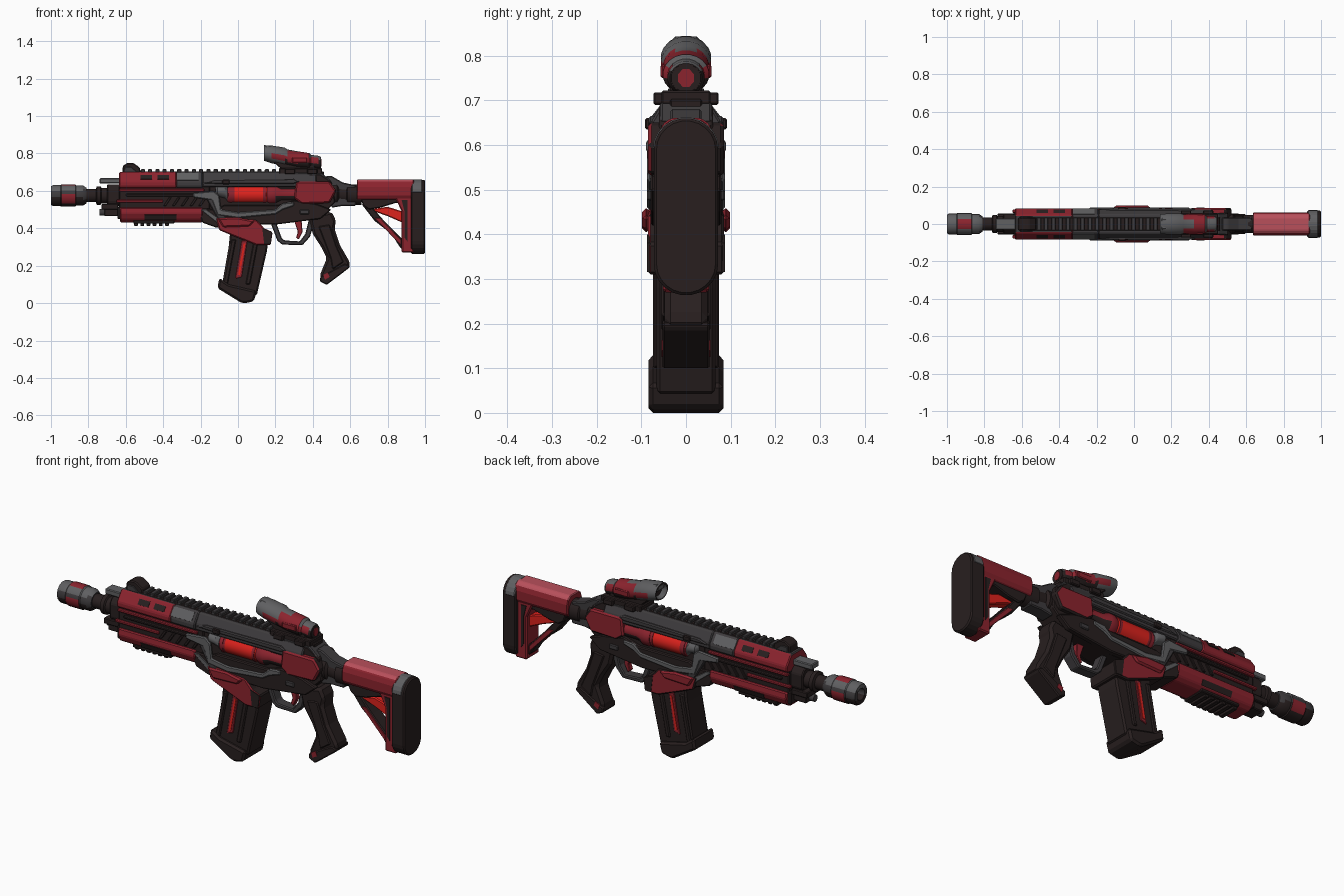
import bpy, bmesh, math

def material(name, rgb):
    m = bpy.data.materials.new(name)
    m.diffuse_color = (*rgb, 1)
    return m

RED = material("deep red", (0.26, 0.017, 0.027))
GLOW = material("bright red", (0.72, 0.016, 0.012))
PALE = material("pale red", (0.48, 0.08, 0.105))
BLACK = material("warm black", (0.021, 0.0138, 0.0138))
DARK = material("dark grey", (0.048, 0.044, 0.047))
GREY = material("mid grey", (0.115, 0.115, 0.12))


def finish(name, bm, mat, bevel=0.0, smooth=False, rule=None):
    bmesh.ops.recalc_face_normals(bm, faces=bm.faces)
    bm.normal_update()
    me = bpy.data.meshes.new(name)
    mats = [mat] + [m for m in (RED, GLOW, PALE, BLACK, DARK, GREY) if rule and m != mat]
    for m in mats:
        me.materials.append(m)
    if rule:
        for f in bm.faces:
            f.material_index = mats.index(rule(f.calc_center_median(), f.normal) or mat)
    bm.to_mesh(me)
    bm.free()
    ob = bpy.data.objects.new(name, me)
    bpy.context.collection.objects.link(ob)
    if bevel:
        b = ob.modifiers.new("edge", 'BEVEL')
        b.width, b.segments, b.limit_method = bevel, 1, 'ANGLE'
    if smooth:
        bpy.ops.object.select_all(action='DESELECT')
        ob.select_set(True)
        bpy.context.view_layer.objects.active = ob
        bpy.ops.object.shade_smooth_by_angle(angle=math.radians(35))
    return ob


def add_prism(bm, pts, put, a, b):
    lo = [bm.verts.new(put(p, a)) for p in pts]
    hi = [bm.verts.new(put(p, b)) for p in pts]
    bm.faces.new(lo)
    bm.faces.new(hi)
    for i in range(len(pts)):
        j = (i + 1) % len(pts)
        bm.faces.new((lo[i], lo[j], hi[j], hi[i]))


def side(name, pts, y0, y1, mat, bevel=0.005, rule=None):
    """x-z outline as a solid: mirrored plates when y0 > 0, else full width +-y1."""
    bm = bmesh.new()
    for a, b in ([(y0, y1), (-y1, -y0)] if y0 > 0 else [(-y1, y1)]):
        add_prism(bm, pts, lambda p, t: (p[0], t, p[1]), a, b)
    return finish(name, bm, mat, bevel, rule=rule)


def section(name, pts, spans, mat, bevel=0.005, mirror=True, rule=None):
    """y-z cross-section pulled along x for each span; half outlines close on y = 0."""
    bm = bmesh.new()
    for a, b in spans:
        if mirror:  # symmetric solid from its right half
            add_prism(bm, pts + [(-y, z) for y, z in reversed(pts)], lambda p, t: (t, p[0], p[1]), a, b)
        else:       # two separate plates
            for s in (1, -1):
                add_prism(bm, pts, lambda p, t: (t, s * p[0], p[1]), a, b)
    return finish(name, bm, mat, bevel, rule=rule)


def box(name, x0, x1, z0, z1, y, mat, bevel=0.004, y0=0):
    return side(name, [(x0, z0), (x1, z0), (x1, z1), (x0, z1)], y0, y, mat, bevel)


def loft(name, rings, mat, n=20, rule=None):
    """Rings (x, z centre, y radius, z radius) joined along x."""
    bm = bmesh.new()
    loops = [[bm.verts.new((x, ry * math.sin(math.tau * (i + .5) / n), z + rz * math.cos(math.tau * (i + .5) / n)))
              for i in range(n)] for x, z, ry, rz in rings]
    for p, q in zip(loops, loops[1:]):
        for i in range(n):
            bm.faces.new((p[i], p[(i + 1) % n], q[(i + 1) % n], q[i]))
    bm.faces.new(loops[0])
    bm.faces.new(loops[-1])
    return finish(name, bm, mat, smooth=True, rule=rule)


# Muzzle and barrel
def muzzle_paint(c, n):
    if -0.945 < c.x < -0.87 and (-0.035 < c.z - .575 < 0.005 or c.z > .63):
        return RED
    return GREY if c.z > 0.605 else DARK if c.z > .56 else BLACK

B = 0.575
loft("muzzle_brake", [(x, B, r, r) for x, r in ((-0.955, .028), (-1.0, .03), (-1.0, .05), (-0.99, .056),
     (-0.95, .056), (-0.945, .06), (-0.91, .06), (-0.87, .06), (-0.865, .055), (-0.83, .055), (-0.81, .042))], DARK, rule=muzzle_paint)
loft("barrel", [(x, B, r, r) for x, r in ((-0.82, .036), (-0.76, .036), (-0.755, .05), (-0.735, .05), (-0.73, .042), (-0.6, .042))], BLACK)
section("gas_block", [(.03, .635), (.05, .61), (.05, .54), (.035, .52)], [(-0.70, -0.62)], BLACK)
box("upper_gas_nub", -0.74, -0.62, 0.64, 0.668, 0.03, GREY)
box("lower_gas_nub", -0.715, -0.64, 0.465, 0.51, 0.04, BLACK)
box("lower_gas_pin", -0.73, -0.64, 0.50, 0.53, 0.055, BLACK)
loft("gas_tube", [(-0.74, .485, .018, .018), (-0.62, .485, .018, .018)], DARK, 12)

# Handguard
section("handguard_core", [(.068, .63), (.068, .50)], [(-0.635, -0.15)], BLACK)
upper = [(.048, .70), (.084, .65), (.084, .625), (.07, .615)]
section("upper_guard_front", upper, [(-0.635, -0.33)], RED, rule=lambda c, n: DARK if n.z > .9 else None)
section("upper_guard_rear", upper, [(-0.33, -0.19)], DARK)
section("upper_guard_cap", [(.050, .694), (.079, .655), (.081, .657), (.053, .696)], [(-0.33, -0.21)], GREY, 0, False)
section("upper_guard_slots", [(.057, .684), (.075, .661), (.078, .663), (.060, .686)], [(-0.52, -0.46), (-0.43, -0.37)], BLACK, 0, False)
box("side_rod", -0.635, -0.18, 0.596, 0.612, 0.08, RED, y0=.06)
box("side_rail_front", -0.65, -0.40, 0.537, 0.553, 0.078, RED, y0=.06)
box("side_rail_dark", -0.60, -0.14, 0.57, 0.585, 0.08, BLACK, y0=.06)
for i in range(5):  # lattice on the guard side
    x = -0.40 + i * 0.047
    side(f"lattice_{i}", [(x, .52), (x + .015, .52), (x + .045, .565), (x + .03, .565)], .06, .076, BLACK, .002)
section("lower_guard", [(.078, .512), (.084, .48), (.07, .448), (.045, .432)], [(-0.63, -0.19)], RED)
box("lower_guard_lip", -0.645, -0.60, 0.45, 0.515, 0.066, BLACK)
side("lower_guard_tail", [(-0.22, .51), (-0.12, .50), (-0.06, .43), (-0.06, .40), (-0.12, .405), (-0.19, .43)], 0, .076, BLACK)
side("lower_guard_tail_edge", [(-0.20, .50), (-0.17, .50), (-0.07, .43), (-0.08, .405)], .07, .081, GREY, .002)
section("lower_guard_inlay", [(.071, .447), (.082, .473), (.084, .472), (.073, .445)], [(-0.50, -0.33)], BLACK, 0, False)
box("bottom_rail", -0.56, -0.34, 0.425, 0.442, 0.062, BLACK)
for i in range(6):
    x = -0.555 + i * 0.033
    box(f"bottom_tooth_{i}", x, x + .02, 0.413, 0.428, 0.05, BLACK, .002)

# Top rail and front sight
box("rail_base", -0.60, 0.46, 0.68, 0.703, 0.036, BLACK)
for i in range(25):
    x = -0.52 + i * 0.039
    box(f"rail_tooth_{i}", x, x + .022, 0.698, 0.716, 0.034, DARK, .003)
side("front_sight", [(-0.62, .69), (-0.615, .735), (-0.59, .75), (-0.56, .75), (-0.525, .725), (-0.52, .69)], 0, .034, BLACK)
side("front_sight_blade", [(-0.61, .70), (-0.605, .727), (-0.57, .727), (-0.54, .70)], .032, .04, DARK, .002)

# Receiver
section("receiver_top", [(.05, .70), (.078, .652), (.078, .62)], [(-0.19, 0.42)], DARK)
side("receiver_core", [(-0.2, .67), (0.44, .69), (0.5, .65), (0.52, .54), (0.44, .46), (0.2, .42), (-0.08, .42), (-0.2, .50)], 0, .06, BLACK)
side("receiver_top_plate", [(-0.19, .64), (-0.13, .66), (0.30, .665), (0.33, .65), (0.30, .638), (-0.12, .638)], .06, .084, DARK)
side("receiver_lower_plate", [(-0.13, .50), (-0.07, .525), (0.22, .525), (0.30, .55), (0.42, .53), (0.50, .50),
     (0.44, .45), (0.2, .42), (-0.04, .425)], .05, .08, BLACK)
side("receiver_grey_band", [(-0.24, .59), (-0.13, .60), (-0.10, .575), (-0.09, .50), (0.0, .485), (0.2, .50), (0.24, .535),
     (0.30, .54), (0.30, .52), (0.24, .50), (0.2, .475), (0.0, .455), (-0.11, .47), (-0.14, .55), (-0.24, .565)], .07, .087, GREY)
side("receiver_left_strut", [(-0.17, .56), (-0.14, .56), (-0.05, .44), (-0.09, .42)], .06, .084, DARK)
loft("power_cell", [(x, .58, y, z) for x, y, z in ((-0.06, .074, .055), (-0.05, .082, .06), (-0.02, .082, .06), (0.14, .082, .06),
     (0.15, .082, .06), (0.16, .074, .055))], GLOW, 24, rule=lambda c, n: RED if c.x < -.03 or abs(c.z - .58) > .05 else None)
for i, x in enumerate((-0.045, 0.135)):
    loft(f"cell_band_{i}", [(x, .58, .085, .062), (x + .014, .58, .085, .062)], RED, 24)
loft("cell_rear_cap", [(0.155, .58, .08, .058), (0.17, .58, .087, .064), (0.20, .58, .087, .064), (0.23, .58, .075, .05), (0.31, .58, .075, .05)],
     RED, 24, rule=lambda c, n: BLACK if c.x > .2 and c.z < .57 else None)
loft("cell_front_cap", [(-0.12, .60, .075, .035), (-0.11, .60, .09, .04), (-0.07, .595, .09, .045), (-0.055, .58, .08, .055)], GREY, 24)
box("side_knob", -0.085, -0.045, 0.635, 0.66, 0.092, BLACK, y0=.07)
side("rear_receiver_panel", [(0.31, .65), (0.49, .65), (0.525, .60), (0.49, .535), (0.34, .53), (0.30, .56)], 0, .085, RED, .008,
     rule=lambda c, n: BLACK if n.z < -.5 or n.x > .5 else None)
side("rear_receiver_shoulder", [(0.30, .70), (0.45, .695), (0.50, .65), (0.30, .64)], 0, .058, DARK)
box("selector", 0.33, 0.38, 0.475, 0.50, 0.087, DARK, y0=.07)

# Magazine well and magazine
side("magazine_well", [(-0.12, .455), (-0.06, .46), (0.10, .445), (0.14, .40), (0.185, .38), (0.175, .31), (0.10, .31),
     (-0.04, .365), (-0.10, .39)], 0, .085, RED, .006, rule=lambda c, n: BLACK if abs(n.y) < .5 else None)
side("magazine_well_ridge", [(-0.11, .455), (0.0, .458), (0.09, .44), (0.06, .41), (-0.08, .405)], .08, .098, RED, .008)
side("magazine_well_patch", [(0.13, .40), (0.182, .38), (0.174, .315), (0.14, .315)], .08, .087, BLACK, 0)
side("magazine", [(-0.04, .40), (0.165, .36), (0.155, .28), (0.10, .04), (-0.085, .10), (-0.05, .30)], 0, .066, BLACK, .008)
side("magazine_base", [(-0.10, .135), (-0.05, .10), (0.10, .065), (0.085, .01), (0.04, 0), (0.02, 0), (-0.11, .08)], 0, .084, BLACK, .01)
for k, x in enumerate((-0.035, 0.085)):  # raised ribs beside the glowing strip
    side(f"magazine_rib_{k}", [(x, .34), (x + .025, .34), (x - .02, .10), (x - .045, .10)], .06, .074, BLACK)
side("magazine_strip", [(0.02, .335), (0.05, .335), (0.02, .14), (-0.015, .13)], .06, .071, RED, .002)
side("magazine_strip_core", [(0.03, .32), (0.04, .32), (0.01, .15), (-0.002, .15)], .07, .074, GLOW, 0)

# Trigger group and grip
side("trigger_guard", [(0.17, .44), (0.20, .44), (0.235, .345), (0.25, .335), (0.33, .33), (0.36, .37), (0.38, .45), (0.41, .44),
     (0.385, .355), (0.345, .31), (0.235, .313), (0.21, .335)], 0, .028, DARK)
side("trigger", [(0.30, .44), (0.34, .44), (0.345, .38), (0.325, .34), (0.31, .35), (0.32, .38)], 0, .014, RED, .003)
side("pistol_grip", [(0.38, .46), (0.50, .49), (0.525, .44), (0.515, .40), (0.545, .31), (0.60, .215), (0.595, .19), (0.475, .10),
     (0.44, .115), (0.44, .155), (0.475, .24), (0.445, .30), (0.40, .37)], 0, .048, BLACK, .014)
side("grip_panel", [(0.43, .41), (0.49, .42), (0.525, .31), (0.565, .22), (0.505, .18), (0.495, .24), (0.465, .32)], .044, .055, BLACK)
side("grip_cap", [(0.44, .14), (0.57, .21), (0.598, .20), (0.594, .188), (0.475, .098), (0.438, .115)], 0, .053, BLACK)
side("grip_mark", [(0.455, .15), (0.48, .163), (0.49, .14), (0.465, .125)], .05, .055, RED, 0)

# Stock
loft("buffer_tube", [(0.48, .585, .05, .06), (0.53, .585, .055, .06), (0.54, .585, .042, .048), (0.58, .58, .042, .048),
     (0.585, .58, .05, .055), (0.66, .58, .05, .055)], BLACK)
side("tube_brace", [(0.47, .68), (0.50, .68), (0.56, .645), (0.63, .63), (0.63, .52), (0.56, .52), (0.50, .51)], 0, .035, DARK)
section("stock_body", [(.034, .66), (.052, .647), (.061, .62), (.061, .575), (.05, .555)], [(0.635, 0.94)], RED, .004,
        rule=lambda c, n: PALE if n.z > .4 else None)
side("stock_underside", [(0.65, .57), (0.93, .57), (0.93, .54), (0.84, .535), (0.76, .51), (0.70, .50), (0.67, .52)], 0, .045, BLACK)
side("stock_strut", [(0.66, .53), (0.71, .52), (0.79, .43), (0.89, .33), (0.89, .275), (0.865, .30), (0.82, .37), (0.73, .44)], 0, .035, BLACK)
side("stock_strut_inlay", [(0.73, .455), (0.76, .455), (0.87, .34), (0.87, .31)], .03, .039, RED, .002)
side("stock_stem", [(0.84, .565), (0.94, .565), (0.94, .27), (0.875, .27), (0.875, .49)], 0, .052, RED, .006)
side("stock_stem_inlay", [(0.875, .55), (0.905, .55), (0.905, .33), (0.89, .35), (0.89, .49)], .05, .056, BLACK, 0)
side("stock_cell", [(0.70, .50), (0.80, .515), (0.88, .49), (0.88, .43), (0.80, .465)], 0, .026, GLOW)
arc = [(.072 * math.sin(a), .07 * math.cos(a)) for a in (math.pi * (.05 + .45 * k / 5) for k in range(6))]
pad = [(y, .59 + z) for y, z in arc] + [(y, .333 - z) for y, z in reversed(arc)]
section("butt_pad", pad, [(0.925, 1.0)], BLACK, .006)
section("butt_pad_cap", [(y * 1.03, .59 + z * 1.03) for y, z in arc], [(0.93, 0.985)], GREY, .003)

# Optic sight
def sight_paint(c, n):
    if n.x < -0.9:
        return BLACK
    if (0.26 < c.x < 0.38 and .755 < c.z < .81) or (.38 < c.x < .43 and .75 < c.z < .775) or (.2 < c.x < .26 and .77 < c.z < .79):
        return RED
    return GREY if c.z > .765 or c.x < .24 else BLACK

loft("optic_body", [(0.16, .80, .03, .025), (0.14, .80, .045, .035), (0.138, .803, .052, .042), (0.18, .795, .057, .048), (0.25, .782, .057, .05),
     (0.265, .775, .052, .047), (0.32, .765, .055, .047), (0.38, .758, .052, .045), (0.39, .755, .042, .038), (0.43, .75, .042, .038),
     (0.44, .75, .036, .033)], BLACK, rule=sight_paint)
loft("optic_rear_rim", [(0.42, .75, .036, .034), (0.443, .75, .034, .032)], BLACK, 12)
loft("optic_rear_lens", [(0.43, .75, .019, .022), (0.446, .75, .019, .022)], RED, 8)
side("optic_hood", [(0.138, .845), (0.17, .84), (0.26, .825), (0.26, .80), (0.145, .80)], 0, .036, GREY, .012)
side("optic_neck", [(0.17, .77), (0.40, .76), (0.42, .71), (0.24, .71)], 0, .036, BLACK)
box("optic_mount", 0.22, 0.45, 0.69, 0.722, 0.055, BLACK)
for i, x in enumerate((0.25, 0.37)):
    box(f"mount_clamp_{i}", x, x + .055, 0.69, 0.718, 0.073, BLACK, y0=.05)
box("optic_side_plate", 0.29, 0.37, 0.75, 0.78, 0.057, RED, y0=.045)
